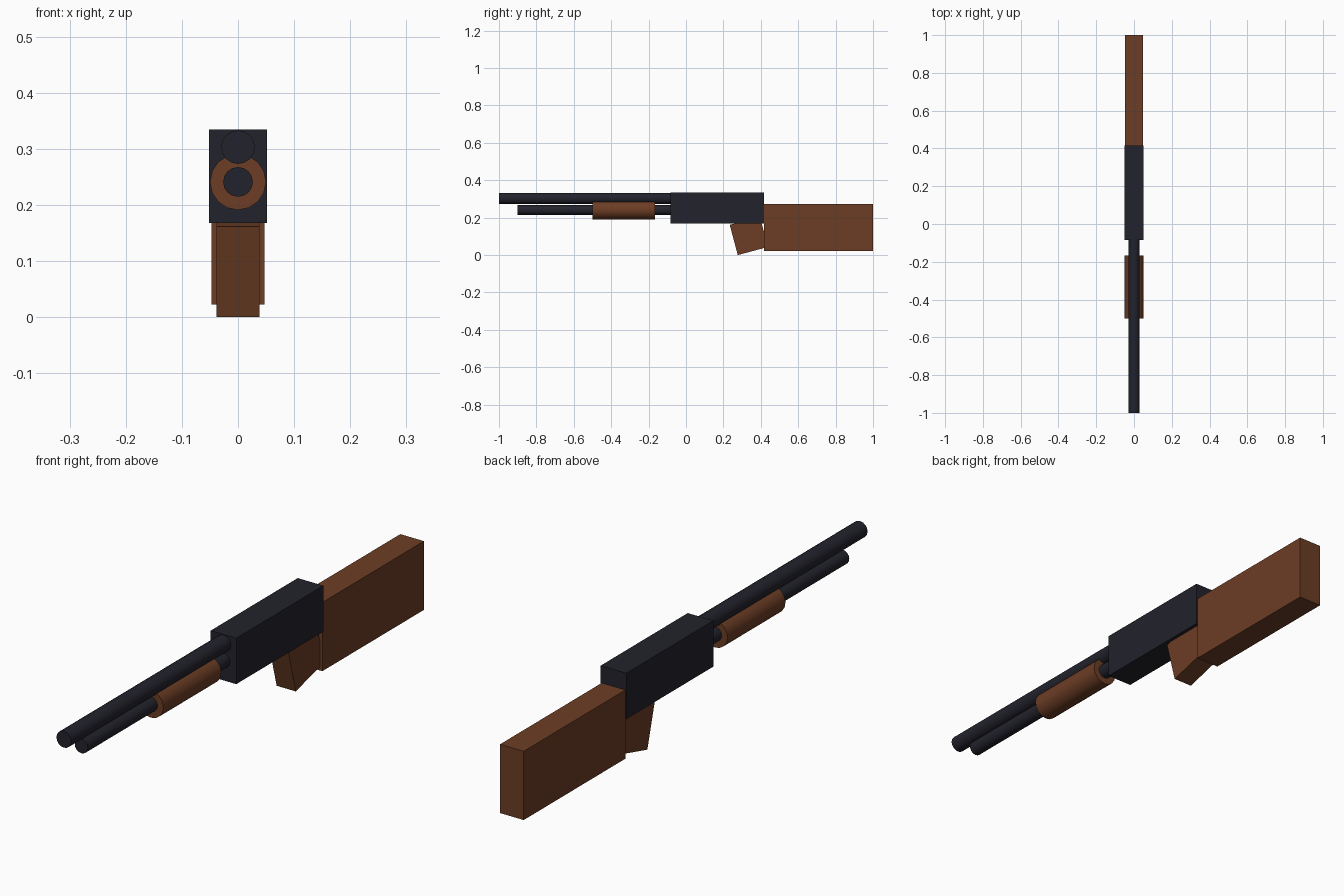
import bpy, math

if "Cube" in bpy.data.objects:
    bpy.data.objects.remove(bpy.data.objects["Cube"])


def material(name, rgb):
    m = bpy.data.materials.new(name)
    m.diffuse_color = (*rgb, 1)
    m.use_nodes = True
    m.node_tree.nodes["Principled BSDF"].inputs["Base Color"].default_value = m.diffuse_color
    return m


metal = material("dark_metal", (0.016, 0.016, 0.025))
wood = material("brown_wood", (0.150, 0.047, 0.018))


def box(name, mat, center, size, tilt=0):
    bpy.ops.mesh.primitive_cube_add(size=1, location=center)
    o = bpy.context.object
    o.name = name
    o.scale = size
    bpy.ops.object.transform_apply(location=False, rotation=False, scale=True)
    o.rotation_euler.x = math.radians(tilt)
    o.data.materials.append(mat)
    return o


def rod(name, mat, z, radius, y0, y1, sides=16):
    bpy.ops.mesh.primitive_cylinder_add(
        vertices=sides, radius=radius, depth=y1 - y0,
        location=(0, (y0 + y1) / 2, z), rotation=(math.pi / 2, 0, 0))
    o = bpy.context.object
    o.name = name
    o.data.materials.append(mat)
    bpy.ops.object.shade_smooth_by_angle(angle=math.radians(40))
    return o


# Barrel, lower tube and sliding fore-end
rod("barrel", metal, 0.303, 0.030, -1.0, -0.08)
rod("lower_tube", metal, 0.241, 0.0265, -0.90, -0.067)
rod("fore_end", wood, 0.241, 0.050, -0.50, -0.167)

# Receiver body
box("receiver", metal, (0, 0.1665, 0.251), (0.103, 0.50, 0.167))

# Tilted grip and rear stock
box("grip", wood, (0, 0.336, 0.1022), (0.077, 0.167, 0.167), 15)
box("stock", wood, (0, 0.7083, 0.1475), (0.095, 0.5834, 0.25))
